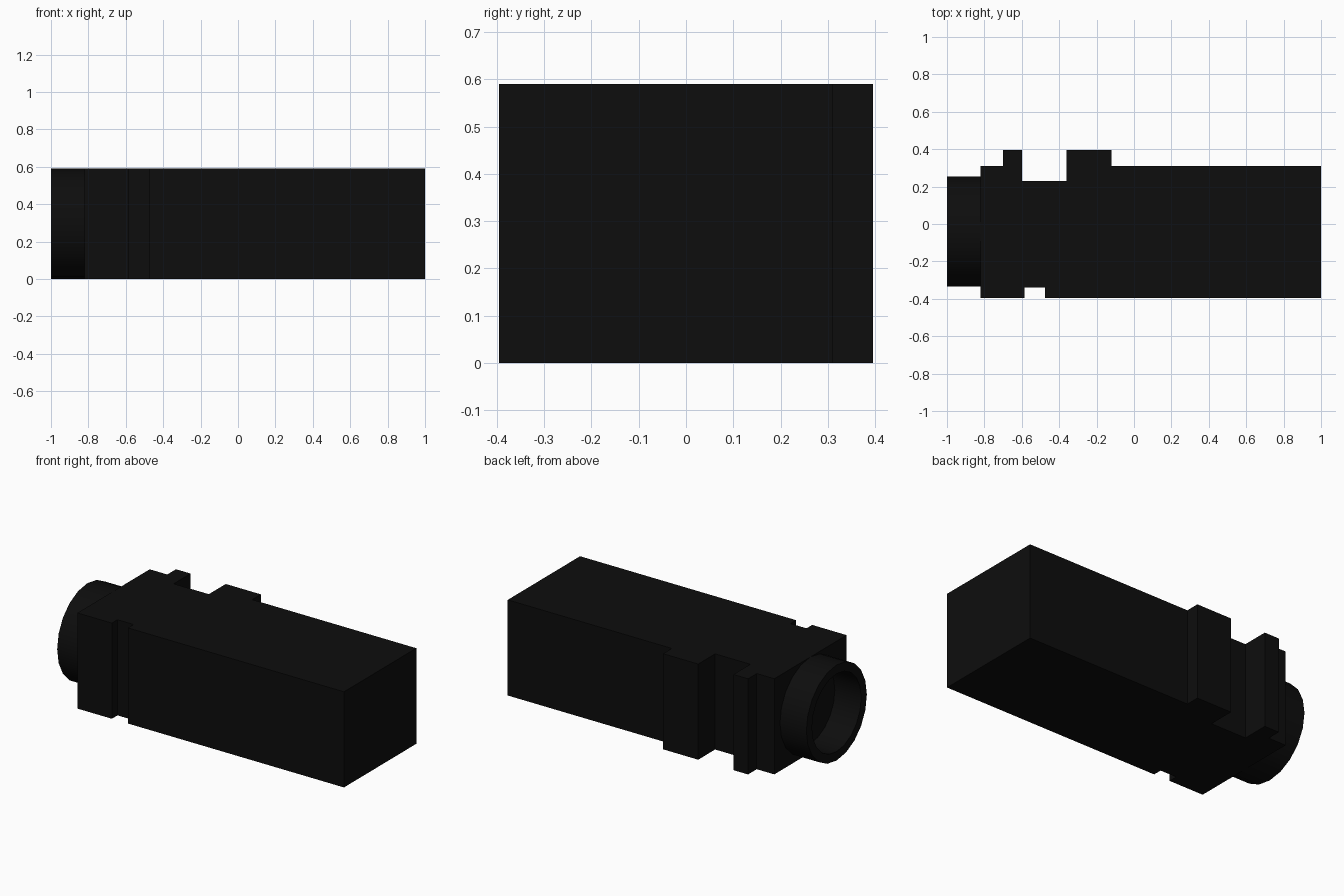
import bpy, bmesh
from math import sin, cos, tau, radians

cube = bpy.data.objects.get("Cube")
if cube:
    bpy.data.objects.remove(cube)

HEIGHT = 0.59

black = bpy.data.materials.new("matte_black")
black.use_nodes = True
colour = (0.004, 0.004, 0.004, 1)
black.diffuse_color = colour
black.node_tree.nodes["Principled BSDF"].inputs["Base Color"].default_value = colour


def finish(bm, name):
    bmesh.ops.recalc_face_normals(bm, faces=bm.faces)
    mesh = bpy.data.meshes.new(name)
    bm.to_mesh(mesh)
    bm.free()
    mesh.materials.append(black)
    obj = bpy.data.objects.new(name, mesh)
    bpy.context.collection.objects.link(obj)
    return obj


# Housing: plan outline with key ridges and latch notches, raised to full height
outline = [
    (-0.82, -0.395), (-0.585, -0.395), (-0.585, -0.34), (-0.475, -0.34),
    (-0.475, -0.395), (1, -0.395), (1, 0.31), (-0.12, 0.31),
    (-0.12, 0.395), (-0.36, 0.395), (-0.36, 0.23), (-0.6, 0.23),
    (-0.6, 0.395), (-0.7, 0.395), (-0.7, 0.31), (-0.82, 0.31),
]
bm = bmesh.new()
base = bm.faces.new([bm.verts.new((x, y, 0)) for x, y in outline])
raised = bmesh.ops.extrude_face_region(bm, geom=[base], use_keep_orig=True)
top = [v for v in raised["geom"] if isinstance(v, bmesh.types.BMVert)]
bmesh.ops.translate(bm, verts=top, vec=(0, 0, HEIGHT))
finish(bm, "housing")

# Open collar on the end: a tube whose floor is the housing wall
SIDES = 20
section = [(-0.82, 0.295), (-1, 0.295), (-1, 0.24), (-0.82, 0.24)]
bm = bmesh.new()
rings = []
for x, r in section:
    rings.append([bm.verts.new((x, -0.04 + r * cos(tau * i / SIDES),
                                HEIGHT / 2 + r * sin(tau * i / SIDES)))
                  for i in range(SIDES)])
for a, b in zip(rings, rings[1:] + rings[:1]):
    for i in range(SIDES):
        j = (i + 1) % SIDES
        bm.faces.new((a[i], a[j], b[j], b[i]))
collar = finish(bm, "collar")

bpy.ops.object.select_all(action='DESELECT')
bpy.context.view_layer.objects.active = collar
collar.select_set(True)
bpy.ops.object.shade_smooth_by_angle(angle=radians(30))
